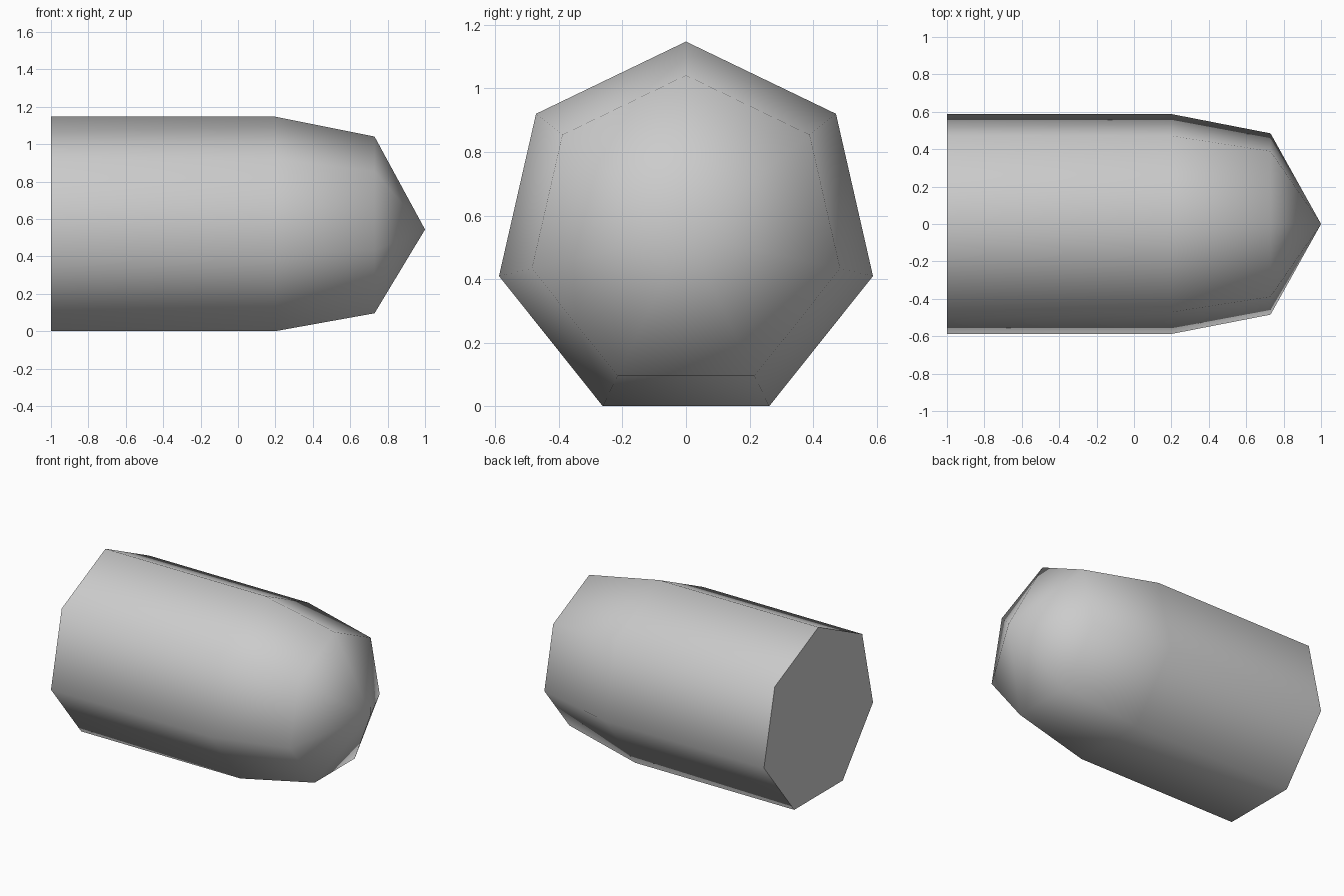
import bpy, bmesh, math

cube = bpy.data.objects.get("Cube")
if cube:
    bpy.data.objects.remove(cube)

SIDES = 7
AXIS_Z = 0.544
# Stations along the body: (x, radius)
PROFILE = [(-1.0, 0.603), (0.2, 0.603), (0.73, 0.497)]

grey = bpy.data.materials.new("plain_grey")
grey.use_nodes = True
colour = (0.6, 0.6, 0.6, 1.0)
grey.diffuse_color = colour
grey.node_tree.nodes["Principled BSDF"].inputs["Base Color"].default_value = colour

bm = bmesh.new()


def ring(x, radius):
    """Seven-sided ring around the long axis, one corner pointing up."""
    angles = [math.tau * i / SIDES for i in range(SIDES)]
    return [bm.verts.new((x, radius * math.sin(a), AXIS_Z + radius * math.cos(a)))
            for a in angles]


# Body and tapered shoulder
rings = [ring(x, r) for x, r in PROFILE]
tip = bm.verts.new((1.0, 0.0, AXIS_Z))
for i in range(SIDES):
    j = (i + 1) % SIDES
    for a, b in zip(rings, rings[1:]):
        bm.faces.new((a[i], a[j], b[j], b[i]))
    # Pointed nose
    bm.faces.new((rings[-1][i], rings[-1][j], tip))

for face in bm.faces:
    face.smooth = True

# Flat base with a crisp rim
base = bm.faces.new(rings[0])
for edge in base.edges:
    edge.smooth = False

bmesh.ops.recalc_face_normals(bm, faces=bm.faces)
mesh = bpy.data.meshes.new("pointed_body")
bm.to_mesh(mesh)
bm.free()
mesh.materials.append(grey)
body = bpy.data.objects.new("pointed_body", mesh)
bpy.context.scene.collection.objects.link(body)
